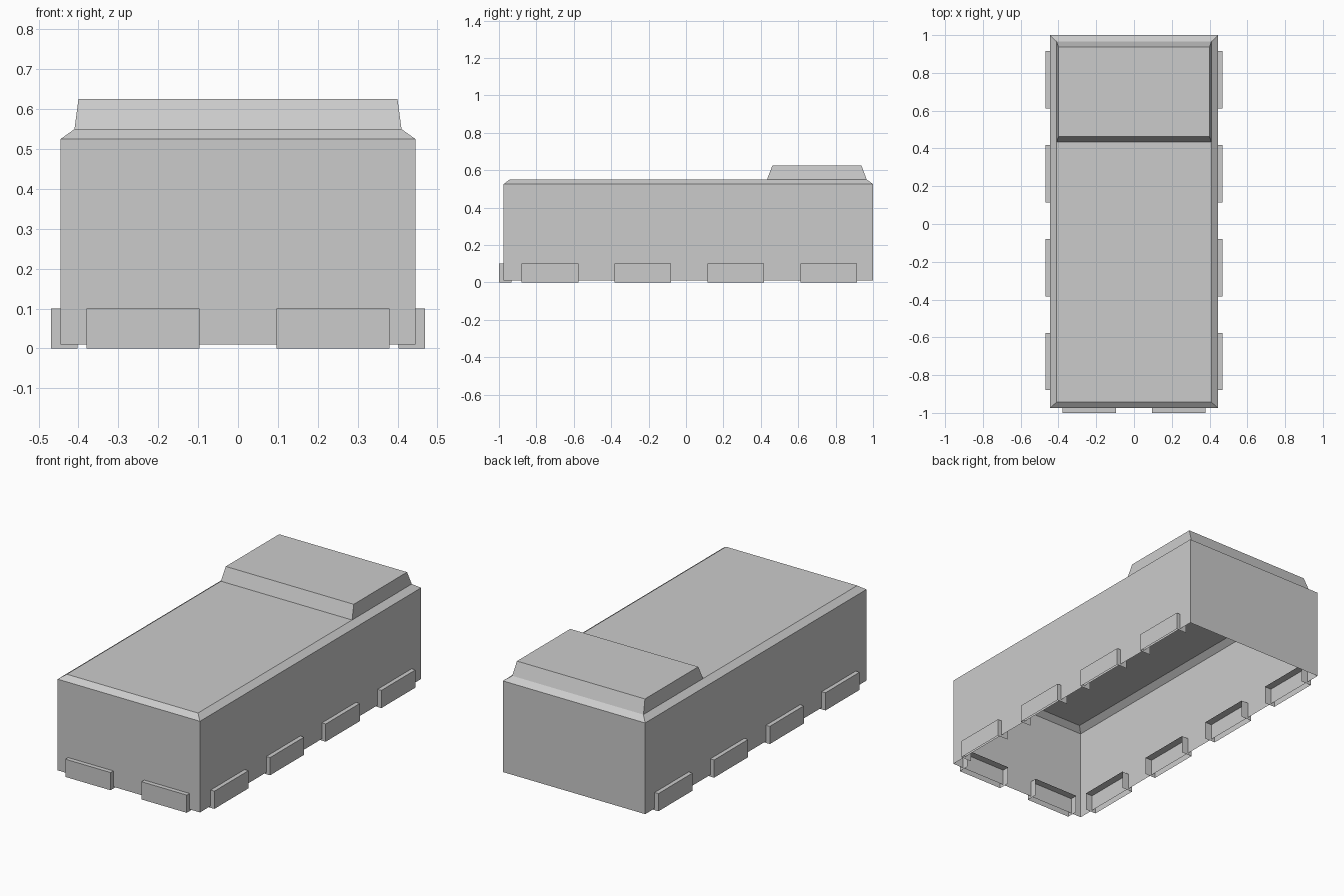
import bpy
import bmesh

if "Cube" in bpy.data.objects:
    bpy.data.objects.remove(bpy.data.objects["Cube"], do_unlink=True)

grey = bpy.data.materials.new("plain grey")
grey.use_nodes = True
COLOUR = (0.6, 0.6, 0.6, 1)
grey.diffuse_color = COLOUR
grey.node_tree.nodes["Principled BSDF"].inputs["Base Color"].default_value = COLOUR


def shell(name, rings):
    """Loft rectangles (half width, front y, back y, z), capped at the top only."""
    bm = bmesh.new()
    loops = [[bm.verts.new(p) for p in ((-w, f, z), (w, f, z), (w, b, z), (-w, b, z))]
             for w, f, b, z in rings]
    for low, high in zip(loops, loops[1:]):
        for i in range(4):
            j = (i + 1) % 4
            bm.faces.new((low[i], low[j], high[j], high[i]))
    bm.faces.new(loops[-1])
    return finish(name, bm)


def finish(name, bm):
    mesh = bpy.data.meshes.new(name)
    bm.to_mesh(mesh)
    bm.free()
    mesh.materials.append(grey)
    obj = bpy.data.objects.new(name, mesh)
    bpy.context.collection.objects.link(obj)
    return obj


def clip(name, length, location, turn):
    """Thin box facing local +x, open underneath and on its inner side."""
    bm = bmesh.new()
    bmesh.ops.create_cube(bm, size=1)
    bm.normal_update()
    hidden = [f for f in bm.faces if f.normal.z < -0.5 or f.normal.x < -0.5]
    bmesh.ops.delete(bm, geom=hidden, context='FACES')
    bmesh.ops.scale(bm, vec=(0.066, length, 0.1), verts=bm.verts)
    obj = finish(name, bm)
    obj.location = location
    obj.rotation_euler.z = turn
    return obj


# Hollow mattress cover with a chamfered top edge, open underneath
shell("bed_cover", [(0.445, -0.975, 1, 0.01),
                    (0.445, -0.975, 1, 0.525),
                    (0.41, -0.943, 0.966, 0.55)])

# Tapered pillow at the back
shell("pillow", [(0.41, 0.433, 0.966, 0.55),
                 (0.40, 0.462, 0.938, 0.625)])

# Clips along both long sides
PI = 3.14159265
for side, label, turn in ((1, "left", 0), (-1, "right", PI)):
    for i in range(4):
        clip(f"{label}_clip_{i + 1}", 0.304,
             (side * 0.4355, -0.728 + i * 0.497, 0.05), turn)
    # Front clips
    clip(f"front_{label}_clip", 0.283, (side * 0.238, -0.967, 0.05), -PI / 2)
